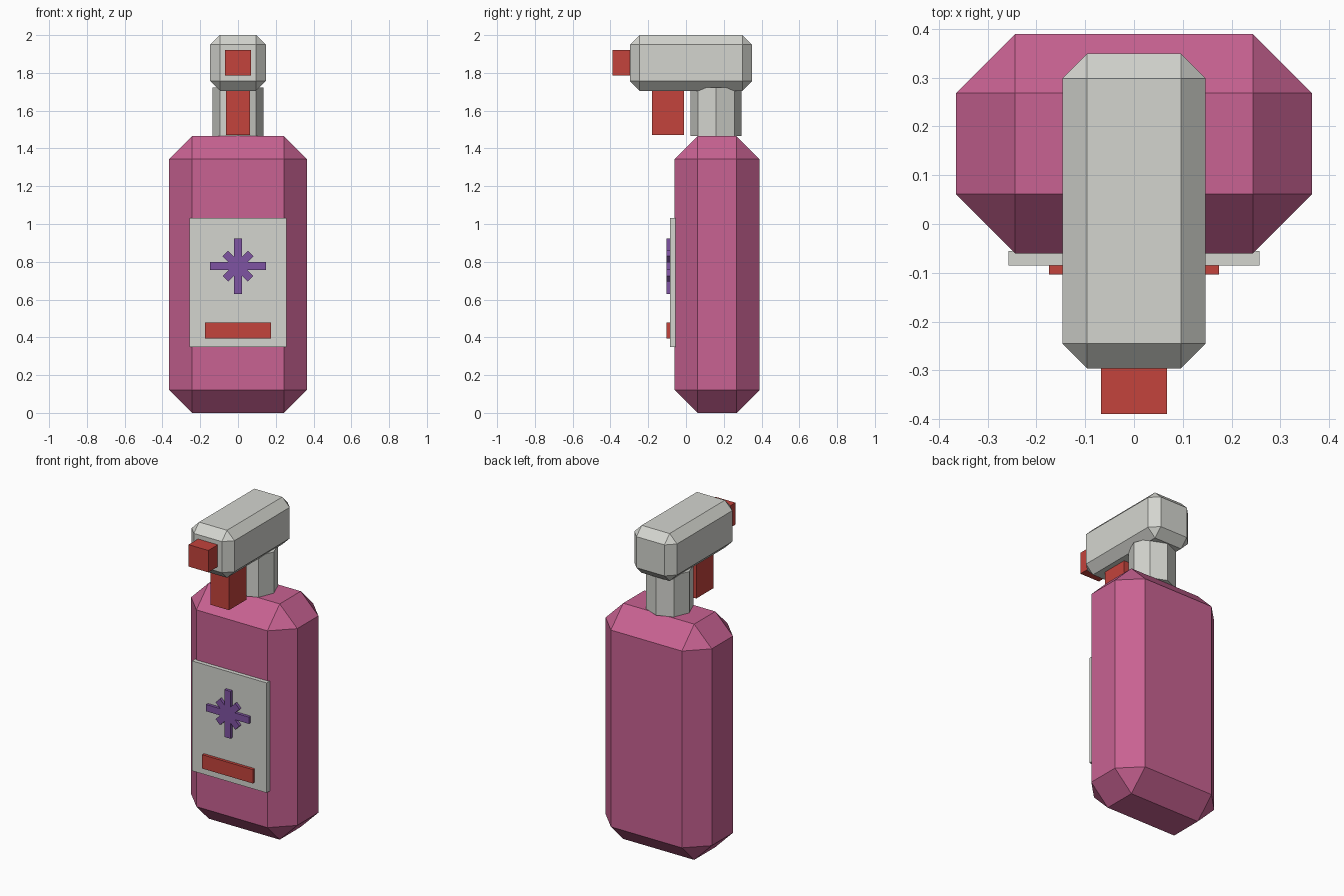
import bpy, bmesh, math
from mathutils import Vector

if "Cube" in bpy.data.objects:
    bpy.data.objects.remove(bpy.data.objects["Cube"])


def material(name, rgb):
    m = bpy.data.materials.new(name)
    m.diffuse_color = (*rgb, 1)
    m.use_nodes = True
    m.node_tree.nodes["Principled BSDF"].inputs["Base Color"].default_value = m.diffuse_color
    return m


PINK = material("pink", (0.578, 0.122, 0.287))
GREY = material("light_grey", (0.658, 0.665, 0.624))
RED = material("red", (0.546, 0.056, 0.045))
PURPLE = material("purple", (0.212, 0.087, 0.362))


def finish(name, bm, mat):
    bmesh.ops.recalc_face_normals(bm, faces=bm.faces)
    me = bpy.data.meshes.new(name)
    bm.to_mesh(me)
    bm.free()
    me.materials.append(mat)
    ob = bpy.data.objects.new(name, me)
    bpy.context.collection.objects.link(ob)
    return ob


def box(name, half_x, y, z, mat, chamfer=0):
    """Box symmetric in x, with y and z ranges and an optional flat chamfer."""
    bm = bmesh.new()
    bmesh.ops.create_cube(bm, size=1)
    for v in bm.verts:
        v.co = Vector((v.co.x * 2 * half_x,
                       y[0] + (v.co.y + 0.5) * (y[1] - y[0]),
                       z[0] + (v.co.z + 0.5) * (z[1] - z[0])))
    if chamfer:
        bmesh.ops.bevel(bm, geom=bm.edges[:], offset=chamfer, segments=1,
                        affect='EDGES', clamp_overlap=True)
    return finish(name, bm, mat)


# Bottle and spray head
box("bottle_body", 0.365, (-0.06, 0.389), (0, 1.465), PINK, 0.121)
box("spray_head", 0.147, (-0.296, 0.349), (1.705, 2.0), GREY, 0.051)
box("nozzle", 0.068, (-0.389, -0.28), (1.786, 1.922), RED)
box("trigger", 0.064, (-0.18, -0.01), (1.47, 1.72), RED)

# Octagonal neck
bm = bmesh.new()
bmesh.ops.create_cone(bm, cap_ends=True, segments=8, radius1=0.135,
                      radius2=0.135, depth=0.257)
bmesh.ops.translate(bm, verts=bm.verts, vec=(0, 0.16, 1.5935))
finish("neck", bm, GREY)

# Label plate and its stripe
box("label", 0.257, (-0.085, -0.055), (0.35, 1.033), GREY)
box("label_stripe", 0.174, (-0.103, -0.08), (0.393, 0.479), RED)

# Eight-armed star: long upright arms, short diagonal arms
half_w, centre_z = 0.021, 0.777
notch = half_w / math.sin(math.pi / 8)
bm = bmesh.new()
outline = []
for i in range(8):
    a = i * math.pi / 4
    reach = 0.095 if i % 2 else 0.147
    spread = math.atan2(half_w, reach)
    tip = math.hypot(half_w, reach)
    for r, t in ((tip, a - spread), (tip, a + spread), (notch, a + math.pi / 8)):
        outline.append(bm.verts.new((r * math.cos(t), -0.103,
                                     centre_z + r * math.sin(t))))
face = bm.faces.new(outline)
ext = bmesh.ops.extrude_face_region(bm, geom=[face], use_keep_orig=True)
bmesh.ops.translate(bm, vec=(0, 0.02, 0),
                    verts=[g for g in ext["geom"] if isinstance(g, bmesh.types.BMVert)])
finish("label_star", bm, PURPLE)
